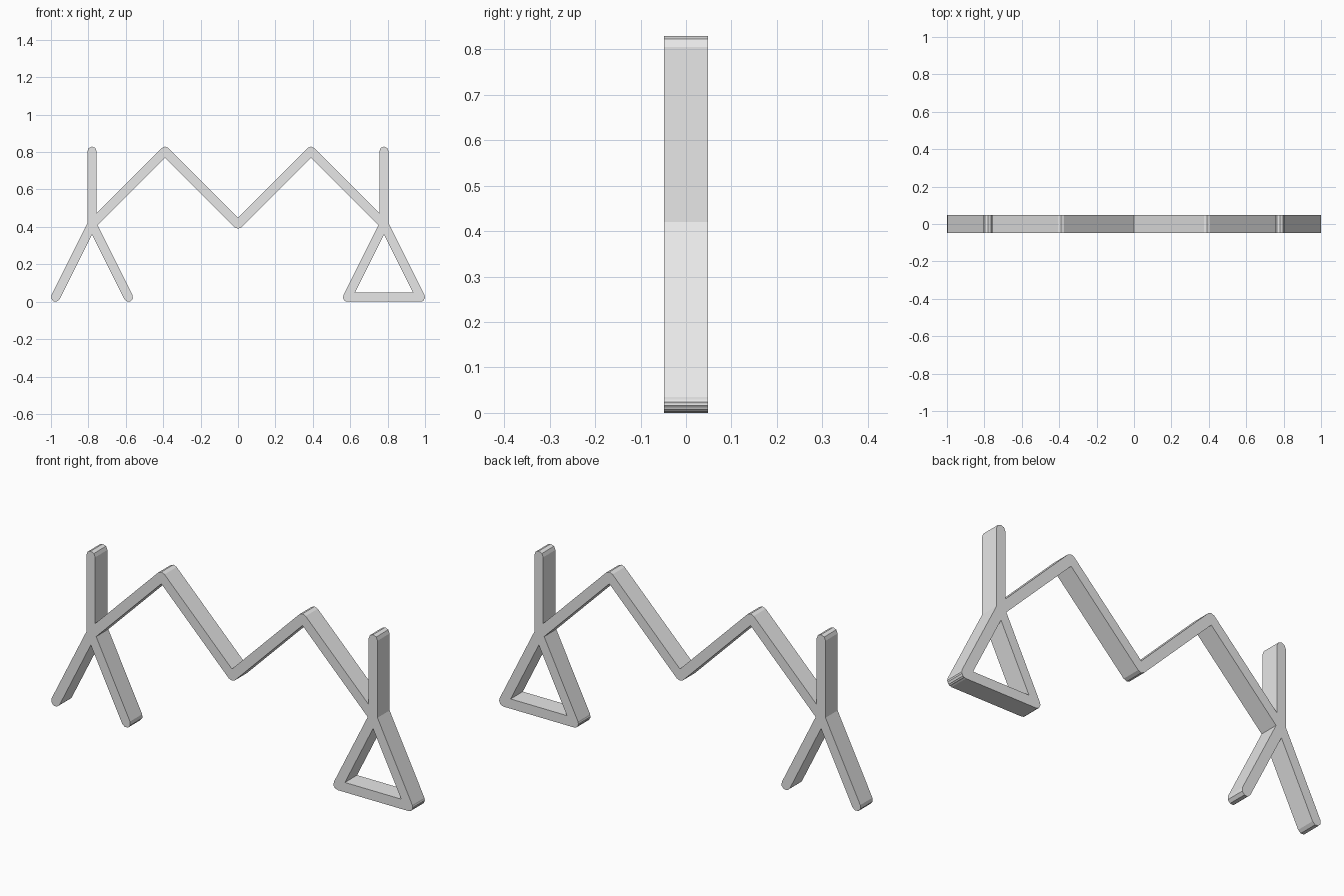
import bpy
import bmesh
import math
from mathutils import Vector

cube = bpy.data.objects.get("Cube")
if cube:
    bpy.data.objects.remove(cube, do_unlink=True)

RADIUS = 1 / 41          # half the bar width
STEP = 8 * RADIUS        # spacing of the joint grid
HALF_DEPTH = 0.048
CAP_SEGMENTS = 4

grey = bpy.data.materials.new("light grey")
grey.use_nodes = True
grey.diffuse_color = (0.8, 0.8, 0.8, 1)
grey.node_tree.nodes["Principled BSDF"].inputs["Base Color"].default_value = (0.8, 0.8, 0.8, 1)


def joint(column, row):
    return Vector((column * STEP, RADIUS + row * STEP))


def bar(name, start, end):
    """Flat bar with faceted round ends between two grid joints."""
    a, b = joint(*start), joint(*end)
    heading = math.atan2(b.y - a.y, b.x - a.x)
    outline = []
    for centre, facing in ((b, heading), (a, heading + math.pi)):
        for i in range(CAP_SEGMENTS + 1):
            angle = facing - math.pi / 2 + math.pi * i / CAP_SEGMENTS
            outline.append(centre + RADIUS * Vector((math.cos(angle), math.sin(angle))))
    bm = bmesh.new()
    face = bm.faces.new([bm.verts.new((p.x, -HALF_DEPTH, p.y)) for p in outline])
    sweep = bmesh.ops.extrude_face_region(bm, geom=[face], use_keep_orig=True)
    moved = [g for g in sweep["geom"] if isinstance(g, bmesh.types.BMVert)]
    bmesh.ops.translate(bm, verts=moved, vec=(0, 2 * HALF_DEPTH, 0))
    bmesh.ops.recalc_face_normals(bm, faces=bm.faces)
    mesh = bpy.data.meshes.new(name)
    bm.to_mesh(mesh)
    bm.free()
    mesh.materials.append(grey)
    obj = bpy.data.objects.new(name, mesh)
    bpy.context.collection.objects.link(obj)


# Matching figures on both sides: upright, two legs and the zigzag arms
for side, s in (("left", 1), ("right", -1)):
    bar(side + "_upright", (4 * s, 1 * 2), (4 * s, 4))
    bar(side + "_outer_leg", (4 * s, 2), (5 * s, 0))
    bar(side + "_inner_leg", (4 * s, 2), (3 * s, 0))
    bar(side + "_upper_arm", (4 * s, 2), (2 * s, 4))
    bar(side + "_forearm", (2 * s, 4), (0, 2))

# Skirt hem closing the left figure's legs into a triangle
bar("left_skirt_hem", (3, 0), (5, 0))
